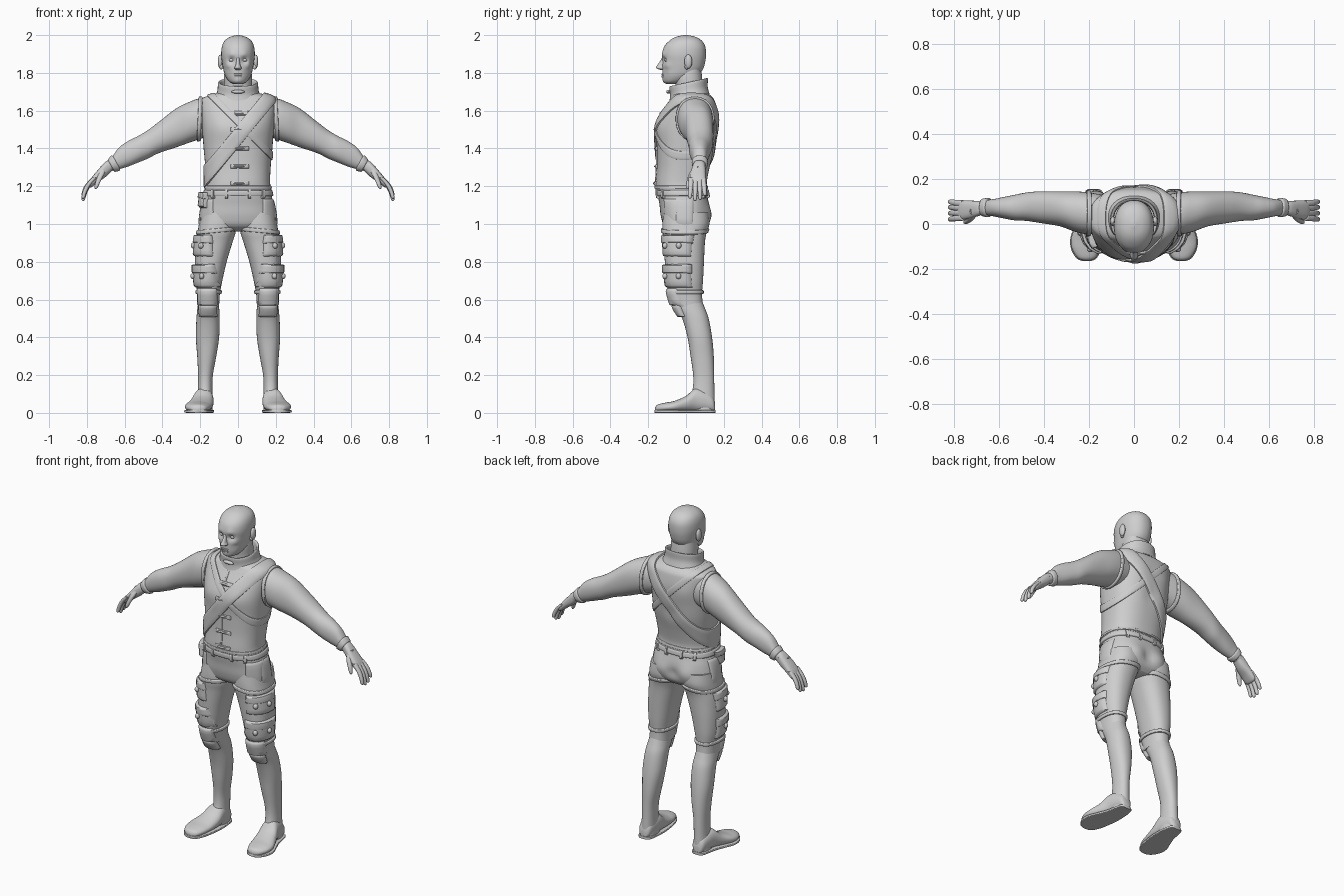
import bpy, bmesh, math
from mathutils import Vector
from mathutils.bvhtree import BVHTree

cube = bpy.data.objects.get("Cube")
if cube:
    bpy.data.objects.remove(cube, do_unlink=True)

grey = bpy.data.materials.new("light grey")
grey.use_nodes = True
grey.diffuse_color = (.62, .62, .62, 1)
for node in grey.node_tree.nodes:
    if node.type == 'BSDF_PRINCIPLED':
        node.inputs["Base Color"].default_value = grey.diffuse_color


def finish(bm, name, mirror=False):
    """Turn a bmesh into a smooth, optionally mirrored object."""
    mesh = bpy.data.meshes.new(name)
    bm.to_mesh(mesh)
    bm.free()
    mesh.materials.append(grey)
    mesh.polygons.foreach_set("use_smooth", [True] * len(mesh.polygons))
    mesh.set_sharp_from_angle(angle=math.radians(50))
    obj = bpy.data.objects.new(name, mesh)
    bpy.context.collection.objects.link(obj)
    if mirror:
        obj.modifiers.new("Mirror", 'MIRROR').use_mirror_merge = False
    return obj


def spline(rows, steps):
    """Catmull-Rom interpolation of whole rows of numbers."""
    out = []
    last = len(rows) - 1
    for i in range(last):
        a, b, c, d = (rows[max(0, min(last, i + k))] for k in (-1, 0, 1, 2))
        for s in range(steps):
            t = s / steps
            out.append([q + t / 2 * (r - p + t * (2*p - 5*q + 4*r - u + t * (3*q - p - 3*r + u)))
                        for p, q, r, u in zip(a, b, c, d)])
    return out + [list(rows[-1])]


def sym(rows):
    return [(z, -half, half, front, back) for z, half, front, back in rows]


def bridge(bm, rings, closed=True):
    for lower, upper in zip(rings, rings[1:]):
        n = len(lower)
        for i in range(n if closed else n - 1):
            j = (i + 1) % n
            bm.faces.new((lower[i], lower[j], upper[j], upper[i]))


def loft(name, axis, rows, power=2.2, sides=40, steps=5, mirror=False, bumps=(), caps=True, tilt=0):
    """Skin rounded slices given as (position, min, max, min, max)."""
    bm = bmesh.new()
    u, v = [k for k in range(3) if k != axis]
    rings = []
    for pos, u0, u1, v0, v1 in spline(rows, steps):
        ring = []
        for i in range(sides):
            a = math.tau * i / sides
            c, s = math.cos(a), math.sin(a)
            p = Vector()
            p[axis] = pos
            p[u] = (u0 + u1) / 2 + (u1 - u0) / 2 * math.copysign(abs(c) ** (2 / power), c)
            p[v] = (v0 + v1) / 2 + (v1 - v0) / 2 * math.copysign(abs(s) ** (2 / power), s)
            p.z += tilt * p.y
            push = Vector()
            for centre, radius, move in bumps:
                d = (Vector((abs(p.x), p.y, p.z)) - Vector(centre)).length / radius
                push += Vector(move) * math.exp(-d * d)
            push.x = math.copysign(push.x, p.x)
            ring.append(bm.verts.new(p + push))
        rings.append(ring)
    bridge(bm, rings)
    if caps:
        bm.faces.new(rings[0])
        bm.faces.new(rings[-1])
    bmesh.ops.recalc_face_normals(bm, faces=bm.faces)
    tree = BVHTree.FromBMesh(bm)
    finish(bm, name, mirror)
    return tree


def surface(tree, point, facing, reach=.5):
    """Outermost surface point and normal, looking against facing."""
    hit = tree.ray_cast(point + facing * reach, -facing)
    if hit[0] is None:
        hit = tree.find_nearest(point)
    return hit[0], hit[1]


def orient(bm, outward):
    bm.normal_update()
    bm.faces.ensure_lookup_table()
    if bm.faces[len(bm.faces) // 2].normal.dot(outward) < 0:
        bmesh.ops.reverse_faces(bm, faces=bm.faces)


def band(name, tree, centre, axis, width, lift, mirror=False, sides=72):
    """Strap wrapped round a body part in a plane."""
    bm = bmesh.new()
    centre, axis = Vector(centre), Vector(axis).normalized()
    u = axis.orthogonal().normalized()
    v = axis.cross(u)
    rings = []
    for s in (-1, -.95, -.8, -.4, 0, .4, .8, .95, 1):
        ring = []
        for i in range(sides):
            a = math.tau * i / sides
            out = u * math.cos(a) + v * math.sin(a)
            loc, normal = surface(tree, centre + axis * s * width / 2, out)
            ring.append(bm.verts.new(loc + normal * (-.003 if abs(s) == 1 else lift * (1 - s**8 / 2))))
        rings.append(ring)
    bridge(bm, rings)
    bmesh.ops.recalc_face_normals(bm, faces=bm.faces)
    face = max(bm.faces, key=lambda f: f.calc_center_median().y)
    if face.normal.y < 0:
        bmesh.ops.reverse_faces(bm, faces=bm.faces)
    finish(bm, name, mirror)


def patch(name, tree, centre, facing, width, height, lift, mirror=False):
    """Raised pad that follows the surface under it."""
    bm = bmesh.new()
    facing = Vector(facing).normalized()
    side = facing.cross(Vector((0, 0, 1)))
    steps = (-1, -.92, -.75, -.4, 0, .4, .75, .92, 1)
    grid = []
    for b in steps:
        row = []
        for a in steps:
            p = Vector(centre) + side * a * width / 2 + Vector((0, 0, b * height / 2))
            loc, normal = surface(tree, p, facing)
            m = max(abs(a), abs(b))
            row.append(bm.verts.new(loc + normal * (lift * (1 - m**10) - (.003 if m == 1 else 0))))
        grid.append(row)
    bridge(bm, grid, closed=False)
    orient(bm, facing)
    finish(bm, name, mirror)


def ball(name, place, size, mirror=False):
    bm = bmesh.new()
    bmesh.ops.create_uvsphere(bm, u_segments=20, v_segments=12, radius=1)
    bmesh.ops.scale(bm, vec=size, verts=bm.verts)
    bmesh.ops.translate(bm, vec=place, verts=bm.verts)
    finish(bm, name, mirror)


# Head, neck and face
head = loft("head", 2, sym([
    (1.742, .025, -.105, -.03), (1.755, .048, -.117, 0), (1.785, .068, -.124, .06), (1.82, .078, -.125, .09),
    (1.86, .085, -.125, .102), (1.9, .089, -.127, .106), (1.94, .085, -.115, .102), (1.97, .071, -.088, .084),
    (1.99, .044, -.055, .052), (2, .008, -.012, .01)]), sides=72, bumps=[
        ((.034, -.12, 1.868), .018, (0, .015, 0)), ((.035, -.125, 1.895), .02, (0, -.005, 0)),
        ((.055, -.1, 1.84), .022, (.003, -.004, 0)), ((0, -.12, 1.755), .018, (0, -.005, 0)),
        ((.045, -.1, 1.8), .02, (-.004, .006, 0))])
loft("neck", 2, sym([(1.66, .09, -.06, .1), (1.72, .076, -.055, .09), (1.78, .074, -.06, .085), (1.82, .07, -.04, .08)]))
loft("nose", 2, sym([(1.89, .008, -.124, -.1), (1.865, .009, -.135, -.1), (1.84, .013, -.153, -.1),
                     (1.826, .019, -.158, -.1), (1.816, .012, -.135, -.1)]), sides=20)
ball("eye", (.034, -.1, 1.868), (.015, .014, .01), True)
ball("ear", (.094, .012, 1.86), (.013, .021, .037), True)
ball("ear_lobe", (.088, .004, 1.832), (.01, .011, .014), True)
patch("upper_lip", head, (0, -.05, 1.791), (0, -1, 0), .046, .01, .006)
patch("lower_lip", head, (0, -.05, 1.78), (0, -1, 0), .038, .011, .006)

# Vest with high collar
vest = loft("vest", 2, sym([
    (1.18, .177, -.162, .115), (1.22, .17, -.162, .11), (1.3, .173, -.155, .125), (1.4, .182, -.155, .15),
    (1.5, .19, -.156, .16), (1.58, .197, -.13, .163), (1.64, .2, -.095, .155), (1.665, .19, -.08, .145),
    (1.685, .14, -.07, .125), (1.7, .09, -.05, .1)]), power=2.4, sides=64, bumps=[
        ((.085, -.15, 1.52), .06, (0, -.008, 0)), ((.09, .15, 1.55), .06, (0, .006, 0)),
        ((0, .16, 1.42), .05, (0, -.01, 0))])
loft("collar", 2, sym([(1.66, .128, -.09, .125), (1.7, .11, -.084, .115), (1.74, .106, -.088, .116),
                       (1.748, .1, -.084, .112), (1.738, .092, -.076, .104), (1.69, .09, -.07, .1)]),
     caps=False, tilt=.22)
band("wide_strap", vest, (0, .01, 1.465), (.38, 0, -.31), .078, .012)
band("narrow_strap", vest, (.01, .01, 1.53), (.32, 0, .32), .036, .007)
band("vest_hem", vest, (0, -.02, 1.195), (0, 0, 1), .016, .005)
patch("front_seam", vest, (0, 0, 1.43), (0, -1, 0), .012, .47, .004)
for z in (1.585, 1.5, 1.4, 1.305, 1.215):
    patch("toggle_loop", vest, (.01, 0, z), (0, -1, 0), .1, .022, .008)
    ball("toggle", surface(vest, Vector((.005, 0, z)), Vector((0, -1, 0)))[0], (.035, .014, .007))
ball("collar_clasp", (0, -.092, 1.7), (.035, .012, .01))

# Arms and hands
arm = loft("arm", 0, [
    (.14, -.03, .13, 1.47, 1.655), (.2, -.045, .14, 1.45, 1.665), (.26, -.035, .145, 1.43, 1.645),
    (.33, -.01, .145, 1.405, 1.61), (.42, .005, .145, 1.375, 1.54), (.48, .014, .14, 1.345, 1.495),
    (.53, .016, .13, 1.325, 1.465), (.58, .025, .12, 1.305, 1.44), (.63, .035, .11, 1.29, 1.405),
    (.67, .042, .105, 1.28, 1.35), (.69, .044, .103, 1.268, 1.332)], mirror=True)
band("armhole_trim", arm, (.203, .05, 1.555), (1, 0, .05), .02, .01, True)
band("cuff", arm, (.66, .073, 1.322), (1, 0, -.55), .034, .009, True)
loft("palm", 0, [(.665, .045, .1, 1.285, 1.345), (.7, .033, .103, 1.25, 1.33), (.74, .022, .104, 1.222, 1.288),
                 (.775, .02, .104, 1.195, 1.246), (.788, .028, .098, 1.195, 1.222)], power=2.5, mirror=True)
for name, y, tip in (("index", .028, 1.135), ("middle", .05, 1.122), ("ring", .072, 1.128), ("little", .092, 1.15)):
    drop = (1.245 - tip) / 3
    loft(name + "_finger", 2, [
        (1.245 - drop * k, x - r, x + r, y - r + k * lean, y + r + k * lean)
        for k, x, r in ((0, .76, .014), (1, .792, .013), (2, .811, .0115), (2.8, .819, .009), (3, .82, .003))
        for lean in [(y - .06) * .08]], sides=16, mirror=True)
loft("thumb", 2, [(1.305, .69, .73, .04, .075), (1.26, .71, .742, .014, .045), (1.22, .73, .755, .002, .026),
                  (1.195, .742, .76, 0, .018), (1.185, .75, .756, .006, .012)], sides=16, mirror=True)

# Trousers, belt and pouch
hips = loft("hips", 2, sym([
    (1.2, .168, -.15, .105), (1.15, .178, -.148, .112), (1.1, .19, -.14, .122), (1.04, .2, -.133, .126),
    (.99, .2, -.115, .115), (.96, .16, -.07, .085)]), power=2.4, sides=64, bumps=[
        ((.085, .12, 1.05), .055, (0, .014, 0)), ((0, .12, 1.04), .03, (0, -.014, 0))])
leg = loft("trouser_leg", 2, [
    (1.06, .004, .198, -.12, .12), (1, .006, .207, -.125, .124), (.95, .014, .215, -.124, .108),
    (.9, .03, .223, -.118, .1), (.8, .06, .228, -.112, .095), (.7, .083, .225, -.104, .09),
    (.63, .096, .215, -.092, .085), (.56, .1, .212, -.07, .09)], power=2.3, mirror=True)
band("belt", hips, (0, -.02, 1.163), (0, 0, 1), .032, .01)
for x, way in ((.06, -1), (.13, -1), (.05, 1), (.12, 1)):
    patch("belt_loop", hips, (x, 0, 1.16), (0, way, 0), .016, .05, .016, True)
patch("hip_panel", hips, (.135, 0, 1.06), (.35, -1, 0), .085, .15, .008, True)
patch("side_panel", hips, (.1, 0, 1.06), (1, -.1, 0), .1, .15, .007, True)
patch("pouch", hips, (-.165, -.05, 1.125), (-.5, -1, 0), .055, .085, .03)
patch("pouch_flap", hips, (-.165, -.05, 1.148), (-.5, -1, 0), .06, .038, .036)

# Thigh pads, straps and knee pads
band("thigh_strap", leg, (.115, -.01, .965), (.1, 0, 1), .022, .008, True)
band("knee_strap", leg, (.155, -.005, .64), (0, 0, 1), .02, .009, True)
outer = Vector((.75, -.66, 0)).normalized()
for z, height in ((.885, .115), (.725, .125)):
    patch("thigh_pad", leg, (.14, -.01, z), outer, .17, height, .014, True)
    patch("pad_flap", leg, (.14, -.01, z + height * .3), outer, .175, height * .4, .019, True)
    for shift in (-.035, .035):
        place = Vector((.14, -.01, z)) + outer.cross(Vector((0, 0, 1))) * shift
        loc, normal = surface(leg, place, outer)
        ball("pad_stud", loc + normal * .014, (.014, .014, .016), True)

# Boots
shin = loft("boot_shaft", 2, [
    (.62, .106, .205, -.075, .075), (.56, .1, .214, -.055, .098), (.5, .097, .22, -.02, .12),
    (.4, .1, .223, .008, .138), (.3, .115, .216, .024, .147), (.2, .133, .211, .038, .149),
    (.13, .136, .212, .036, .15), (.07, .135, .216, .02, .152), (.012, .135, .22, .02, .153)], mirror=True)
patch("knee_pad", leg, (.157, 0, .6), (.1, -1, 0), .105, .12, .014, True)
patch("knee_pad_tip", shin, (.157, 0, .545), (.1, -1, 0), .09, .07, .02, True)
foot = [(-.163, .195, .225, .03), (-.15, .17, .252, .044), (-.11, .15, .276, .054), (-.06, .139, .279, .064),
        (0, .131, .256, .09), (.05, .13, .236, .13), (.1, .134, .225, .12), (.14, .143, .215, .09),
        (.154, .16, .2, .05)]
loft("boot_foot", 1, [(y, x0, x1, .004, top) for y, x0, x1, top in foot], mirror=True)
loft("boot_sole", 1, [(y * 1.015, x0 - .004, x1 + .004, 0, .016) for y, x0, x1, top in foot], power=6, mirror=True)
